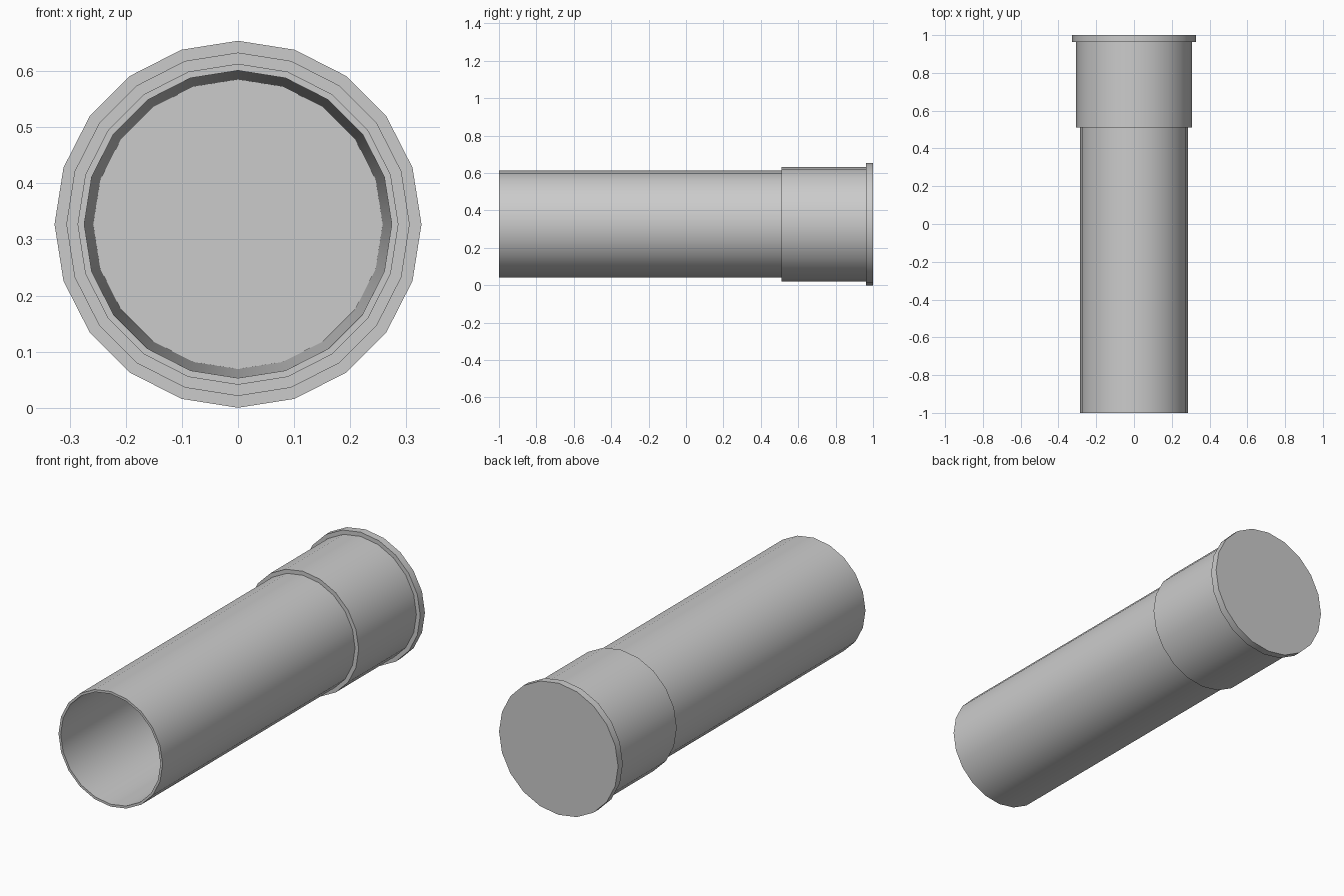
import bpy, bmesh, math

cube = bpy.data.objects.get("Cube")
if cube:
    bpy.data.objects.remove(cube, do_unlink=True)

SIDES = 20
AXIS_Z = 0.327

grey = bpy.data.materials.new("plain grey")
grey.use_nodes = True
colour = (0.6, 0.6, 0.6, 1)
grey.diffuse_color = colour
grey.node_tree.nodes["Principled BSDF"].inputs["Base Color"].default_value = colour


def lathe(name, profile):
    """Revolve (radius, y) points about the y axis and cap both ends."""
    bm = bmesh.new()
    rings = []
    for radius, y in profile:
        angles = [math.tau * i / SIDES for i in range(SIDES)]
        rings.append([bm.verts.new((radius * math.cos(a), y, AXIS_Z + radius * math.sin(a)))
                      for a in angles])
    for a, b in zip(rings, rings[1:]):
        for i in range(SIDES):
            j = (i + 1) % SIDES
            bm.faces.new((a[i], a[j], b[j], b[i]))
    bm.faces.new(rings[0])
    bm.faces.new(rings[-1])
    bmesh.ops.recalc_face_normals(bm, faces=bm.faces)
    mesh = bpy.data.meshes.new(name)
    bm.to_mesh(mesh)
    bm.free()
    mesh.materials.append(grey)
    obj = bpy.data.objects.new(name, mesh)
    bpy.context.collection.objects.link(obj)
    bpy.ops.object.select_all(action="DESELECT")
    obj.select_set(True)
    bpy.context.view_layer.objects.active = obj
    bpy.ops.object.shade_smooth_by_angle(angle=math.radians(35))
    return obj


# Hollow tube with a tapered bore, stepped collar and closed end rim
lathe("flanged_tube", [
    (0.258, 0.96),                    # bore floor
    (0.274, -1), (0.286, -1),         # open mouth
    (0.286, 0.51), (0.306, 0.51),     # collar step
    (0.306, 0.963), (0.327, 0.963),   # rim step
    (0.327, 1),                       # closed end
])
